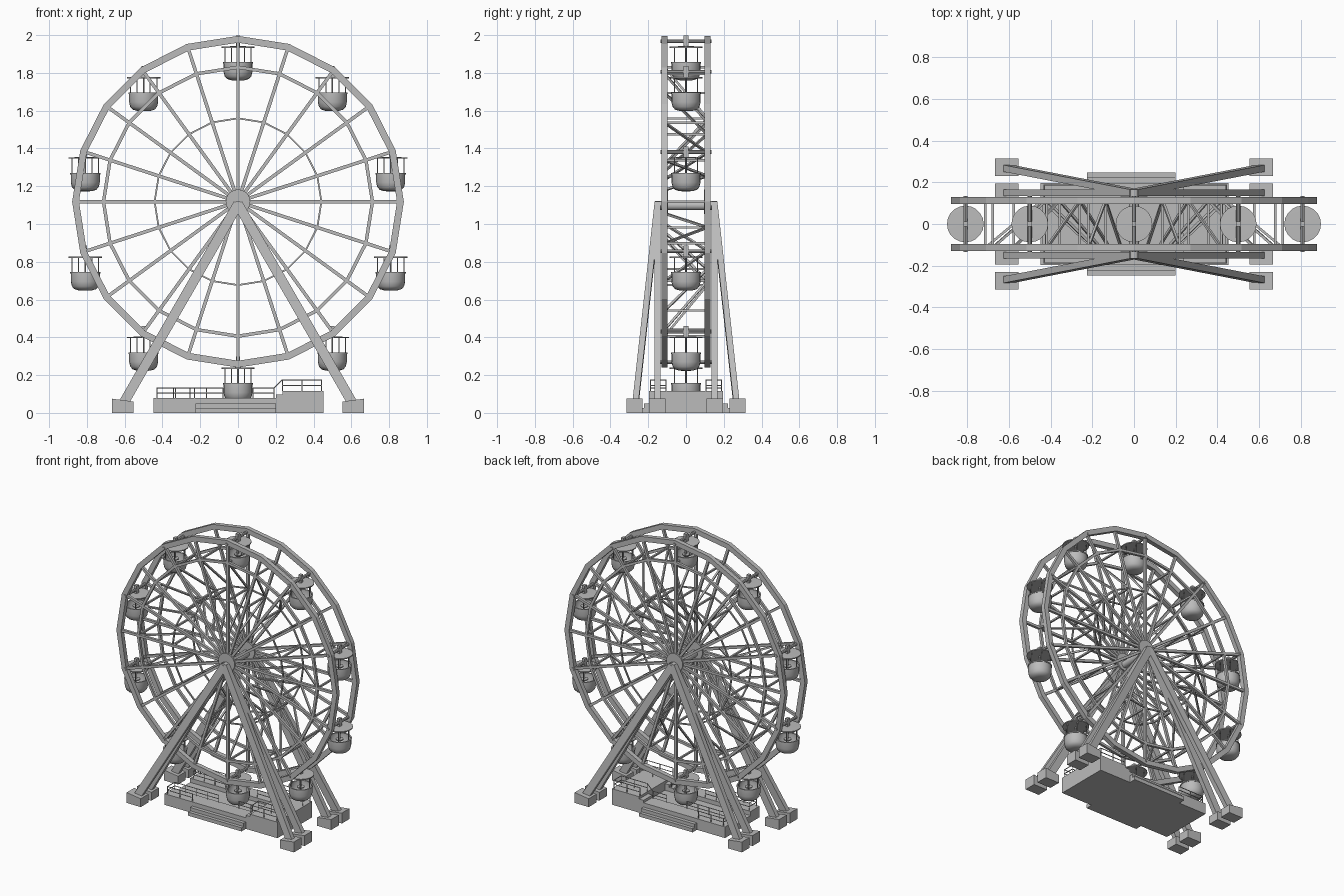
import bpy, bmesh, math
from mathutils import Vector, Matrix

cube = bpy.data.objects.get("Cube")
if cube:
    bpy.data.objects.remove(cube, do_unlink=True)

grey = bpy.data.materials.new("painted_grey")
grey.use_nodes = True
tone = (0.5, 0.5, 0.5, 1)
grey.diffuse_color = tone
grey.node_tree.nodes["Principled BSDF"].inputs["Base Color"].default_value = tone

HUB_Z = 1.118
SIDES = 20
RIM_Y = 0.113
HANG_R = 0.85


def finish(bm, name, smooth=False):
    bmesh.ops.recalc_face_normals(bm, faces=bm.faces)
    mesh = bpy.data.meshes.new(name)
    bm.to_mesh(mesh)
    bm.free()
    obj = bpy.data.objects.new(name, mesh)
    bpy.context.collection.objects.link(obj)
    mesh.materials.append(grey)
    if smooth:
        bpy.ops.object.select_all(action='DESELECT')
        obj.select_set(True)
        bpy.context.view_layer.objects.active = obj
        bpy.ops.object.shade_smooth_by_angle(angle=math.radians(40))
    return obj


def box(bm, x0, x1, y0, y1, z0, z1):
    mid = Vector((x0 + x1, y0 + y1, z0 + z1)) / 2
    size = Matrix.Diagonal((x1 - x0, y1 - y0, z1 - z0, 1))
    bmesh.ops.create_cube(bm, size=1, matrix=Matrix.Translation(mid) @ size)


def bar(bm, a, b, wide, deep):
    """Box beam from a to b; 'deep' is measured towards the y axis."""
    a, b = Vector(a), Vector(b)
    along = (b - a).normalized()
    side = along.cross(Vector((0, 1, 0)))
    if side.length < 0.01:
        side = Vector((1, 0, 0))
    side.normalize()
    depth = along.cross(side)
    turn = Matrix((side, depth, along)).transposed().to_4x4()
    size = Matrix.Diagonal((wide, deep, (b - a).length, 1))
    bmesh.ops.create_cube(bm, size=1, matrix=Matrix.Translation((a + b) / 2) @ turn @ size)


def rod(bm, a, b, r, sides=6):
    a, b = Vector(a), Vector(b)
    turn = (b - a).to_track_quat('Z', 'Y').to_matrix().to_4x4()
    bmesh.ops.create_cone(bm, cap_ends=True, segments=sides, radius1=r, radius2=r,
                          depth=(b - a).length, matrix=Matrix.Translation((a + b) / 2) @ turn)


def ring(bm, r0, r1, y0, y1):
    """Polygonal hoop of rectangular section around the wheel axis."""
    section = [(r0, y0), (r1, y0), (r1, y1), (r0, y1)]
    loops = [[bm.verts.new(wheel_point(i, r, y)) for r, y in section] for i in range(SIDES)]
    for i in range(SIDES):
        p, q = loops[i], loops[(i + 1) % SIDES]
        for k in range(4):
            bm.faces.new((p[k], p[k - 1], q[k - 1], q[k]))


def lathe(bm, profile, centre, sides=20):
    """Spin an (r, z) profile around a vertical axis."""
    verts = [bm.verts.new(centre + Vector((r, 0, z))) for r, z in profile]
    edges = [bm.edges.new(pair) for pair in zip(verts, verts[1:])]
    bmesh.ops.spin(bm, geom=verts + edges, cent=centre, axis=(0, 0, 1),
                   angle=math.tau, steps=sides, use_merge=True)
    bmesh.ops.remove_doubles(bm, verts=bm.verts, dist=0.0002)


def wheel_point(i, r, y):
    t = math.tau * i / SIDES
    return Vector((r * math.sin(t), y, HUB_Z + r * math.cos(t)))


# Wheel rims, inner hoops and spokes, one set per side
for side, label in ((-1, "front"), (1, "back")):
    y = side * RIM_Y
    bm = bmesh.new()
    ring(bm, 0.842, 0.878, y - 0.016, y + 0.016)
    finish(bm, label + "_rim")
    bm = bmesh.new()
    ring(bm, 0.703, 0.721, y - 0.009, y + 0.009)
    ring(bm, 0.437, 0.446, y - 0.005, y + 0.005)
    finish(bm, label + "_inner_hoops")
    bm = bmesh.new()
    for i in range(SIDES):
        bar(bm, wheel_point(i, 0.03, y), wheel_point(i, 0.85, y), 0.018, 0.018)
    finish(bm, label + "_spokes")
    bm = bmesh.new()
    rod(bm, (0, y - 0.018, HUB_Z), (0, y + 0.018, HUB_Z), 0.065, 20)
    finish(bm, label + "_hub", True)

bm = bmesh.new()
rod(bm, (0, -0.165, HUB_Z - 0.02), (0, 0.165, HUB_Z - 0.02), 0.025, 16)
finish(bm, "axle", True)

# Bracing between the two sides of the wheel
bm = bmesh.new()
for i in range(SIDES):
    for r in (0.712, 0.441):
        bar(bm, wheel_point(i, r, -RIM_Y), wheel_point(i, r, RIM_Y), 0.012, 0.012)
    bar(bm, wheel_point(i, 0.712, -RIM_Y), wheel_point(i, 0.441, RIM_Y), 0.012, 0.012)
    bar(bm, wheel_point(i, 0.441, RIM_Y), wheel_point(i, 0.2, -RIM_Y), 0.012, 0.012)
finish(bm, "wheel_bracing")

# Hanging cabins, one on every second spoke
bowl = [(0, -0.208), (0.035, -0.207), (0.058, -0.2), (0.071, -0.185), (0.077, -0.16),
        (0.077, -0.118), (0.08, -0.118), (0.08, -0.11), (0.071, -0.11),
        (0.071, -0.16), (0.055, -0.185), (0, -0.185)]
roof = [(0, -0.026), (0.088, -0.028), (0.088, -0.035), (0, -0.035)]
for n in range(SIDES // 2):
    pivot = wheel_point(2 * n, HANG_R, 0)
    bm = bmesh.new()
    lathe(bm, bowl, pivot)
    finish(bm, f"cabin_bowl_{n + 1}", True)
    bm = bmesh.new()
    lathe(bm, roof, pivot)
    finish(bm, f"cabin_roof_{n + 1}", True)
    bm = bmesh.new()
    for k in range(6):
        t = math.tau * k / 6
        foot = pivot + Vector((0.07 * math.cos(t), 0.07 * math.sin(t), -0.115))
        rod(bm, foot, foot + Vector((0, 0, 0.083)), 0.003)
    rod(bm, pivot - Vector((0, 0, 0.19)), pivot, 0.005)
    rod(bm, pivot - Vector((0, 0, 0.125)), pivot - Vector((0, 0, 0.118)), 0.025, 12)
    finish(bm, f"cabin_poles_{n + 1}")
    bm = bmesh.new()
    reach = Vector((0, 0.135, 0))
    rod(bm, pivot - reach, pivot + reach, 0.01, 8)
    x, y, z = pivot
    box(bm, x - 0.01, x + 0.01, -0.012, 0.012, z - 0.03, z + 0.03)
    finish(bm, f"cabin_hanger_{n + 1}")

# Upright and splayed legs with footings
for sx, across in ((-1, "right"), (1, "left")):
    for sy, end in ((-1, "front"), (1, "back")):
        for kind, foot_y, leg_y in (("upright", 0.152, 0.15), ("splayed", 0.272, 0.268)):
            bm = bmesh.new()
            bar(bm, (sx * 0.61, sy * leg_y, 0.045), (0, sy * 0.15, 1.105), 0.052, 0.032)
            finish(bm, f"{end}_{across}_{kind}_leg")
            bm = bmesh.new()
            box(bm, sx * 0.61 - 0.056, sx * 0.61 + 0.056,
                sy * foot_y - 0.043, sy * foot_y + 0.043, 0, 0.075)
            for v in bm.verts:
                if v.co.z > 0.01 and abs(v.co.x) < 0.6:
                    v.co.z = 0.06
            finish(bm, f"{end}_{across}_{kind}_footing")

# Boarding platform: base, side decks, raised end and steps
bm = bmesh.new()
box(bm, -0.448, 0.452, -0.197, 0.197, 0, 0.05)
finish(bm, "platform_base")
bm = bmesh.new()
box(bm, 0.235, 0.452, -0.197, 0.197, 0.05, 0.115)
finish(bm, "raised_deck")
for side, label in ((-1, "front"), (1, "back")):
    bm = bmesh.new()
    box(bm, -0.448, 0.235, *sorted((side * 0.095, side * 0.197)), 0.05, 0.08)
    box(bm, 0.2, 0.235, *sorted((side * 0.095, side * 0.197)), 0.08, 0.098)
    finish(bm, label + "_deck")
    bm = bmesh.new()
    box(bm, -0.225, 0.2, *sorted((side * 0.19, side * 0.222)), 0, 0.05)
    box(bm, -0.225, 0.2, *sorted((side * 0.22, side * 0.246)), 0, 0.026)
    finish(bm, label + "_steps")

    # Handrails around the decks
    bm = bmesh.new()
    low = [(-0.23, 0.187), (-0.43, 0.187), (-0.43, 0.105), (-0.08, 0.105)]
    high = [(0.235, 0.187), (0.442, 0.187), (0.442, 0.105), (0.235, 0.105)]
    inner = [(0.08, 0.105), (0.19, 0.105)]
    for path, floor, top in ((low, 0.08, 0.132), (high, 0.115, 0.175), (inner, 0.08, 0.132)):
        for (ax, ay), (bx, by) in zip(path, path[1:]):
            a, b = Vector((ax, side * ay, 0)), Vector((bx, side * by, 0))
            for z in (top, (floor + top) / 2):
                up = Vector((0, 0, z))
                rod(bm, a + up, b + up, 0.003)
            count = max(1, round((b - a).length / 0.09))
            for k in range(count + 1):
                p = a.lerp(b, k / count)
                rod(bm, p + Vector((0, 0, floor)), p + Vector((0, 0, top)), 0.003)
    rod(bm, (0.19, side * 0.105, 0.132), (0.235, side * 0.105, 0.175), 0.003)
    finish(bm, label + "_handrail")
